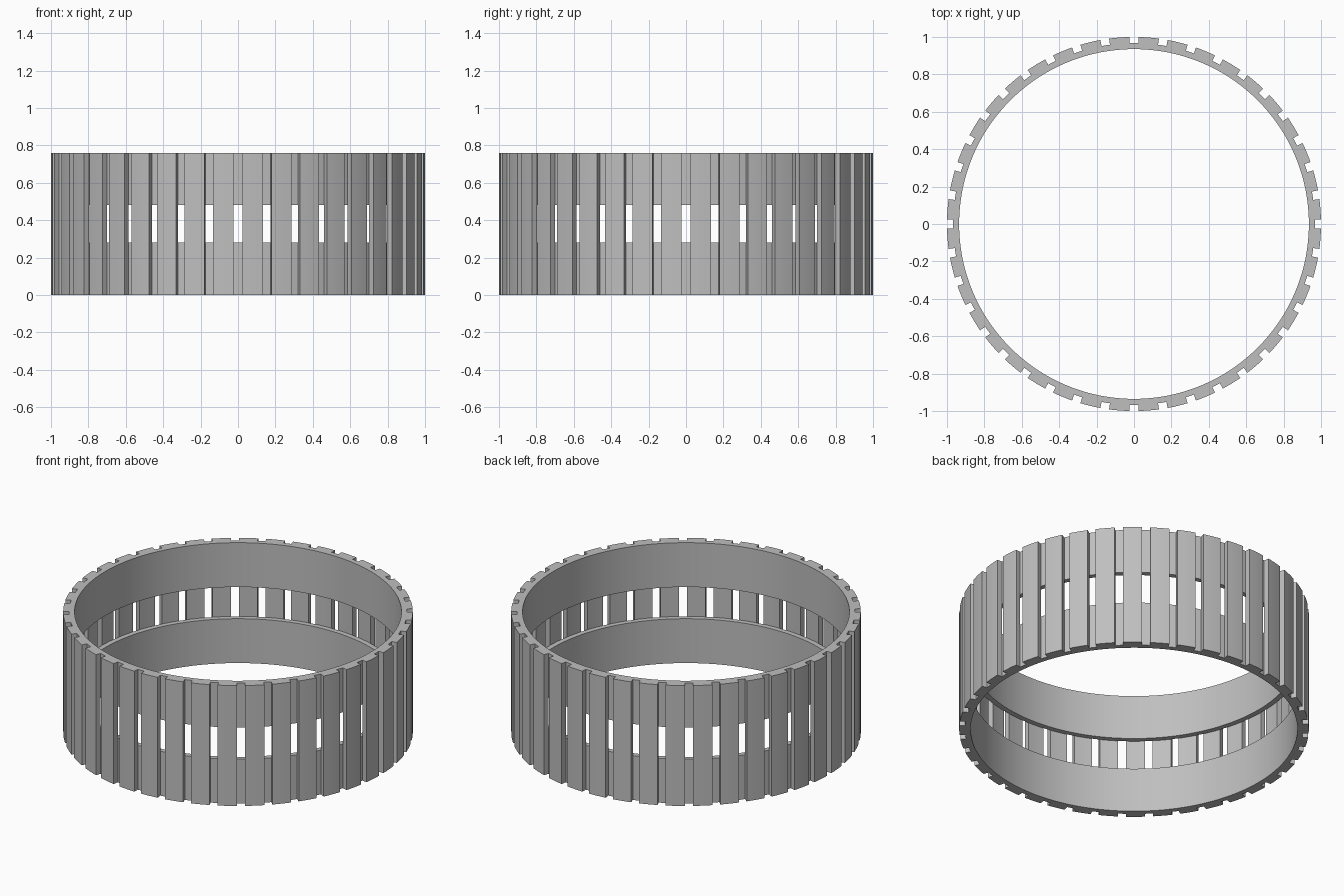
import bpy, bmesh
from math import asin, cos, sin, tau

old = bpy.data.objects.get("Cube")
if old:
    bpy.data.objects.remove(old)

# Ring dimensions
SLOTS = 40
HALF_SLOT = asin(0.0235)
RADII = [0.935, 0.967, 1.0]      # bore, groove and slot floor, outside
LEVELS = [0, 0.28, 0.48, 0.76]   # groove lies between the middle two
RIB_STEPS = 4

# Angular divisions: one slot cell, then several rib cells, per pitch
pitch = tau / SLOTS
rib = pitch - 2 * HALF_SLOT
angles = []
for s in range(SLOTS):
    start = s * pitch
    angles.append(start - HALF_SLOT)
    angles += [start + HALF_SLOT + rib * k / RIB_STEPS for k in range(RIB_STEPS)]
COUNT = len(angles)


def solid(a, r, z):
    """Is this cell of the ring filled with material?"""
    if not (0 <= r < 2 and 0 <= z < 3):
        return False
    if r == 0:
        return z != 1                        # inner groove
    return a % (RIB_STEPS + 1) != 0          # outer slots


bm = bmesh.new()
verts = {}


def vert(a, r, z):
    key = (a % COUNT, r, z)
    if key not in verts:
        t = angles[key[0]]
        verts[key] = bm.verts.new((RADII[r] * cos(t), RADII[r] * sin(t), LEVELS[z]))
    return verts[key]


# Skin every filled cell where it meets empty space
for a in range(COUNT):
    for r in range(2):
        for z in range(3):
            if not solid(a, r, z):
                continue
            cell = (a, r, z)
            for axis in range(3):
                u, v = [i for i in range(3) if i != axis]
                for side in (0, 1):
                    near = list(cell)
                    near[axis] += 2 * side - 1
                    if solid(*near):
                        continue
                    corners = []
                    for du, dv in ((0, 0), (1, 0), (1, 1), (0, 1)):
                        p = list(cell)
                        p[axis] += side
                        p[u] += du
                        p[v] += dv
                        corners.append(vert(*p))
                    bm.faces.new(corners)

bmesh.ops.recalc_face_normals(bm, faces=bm.faces)
mesh = bpy.data.meshes.new("slotted_ring")
bm.to_mesh(mesh)
bm.free()

# Plain grey material
grey = bpy.data.materials.new("plain_grey")
grey.use_nodes = True
colour = (0.52, 0.52, 0.52, 1)
grey.diffuse_color = colour
grey.node_tree.nodes["Principled BSDF"].inputs["Base Color"].default_value = colour
mesh.materials.append(grey)

ring = bpy.data.objects.new("slotted_ring", mesh)
bpy.context.collection.objects.link(ring)
bpy.context.view_layer.objects.active = ring
ring.select_set(True)
bpy.ops.object.shade_smooth_by_angle()
